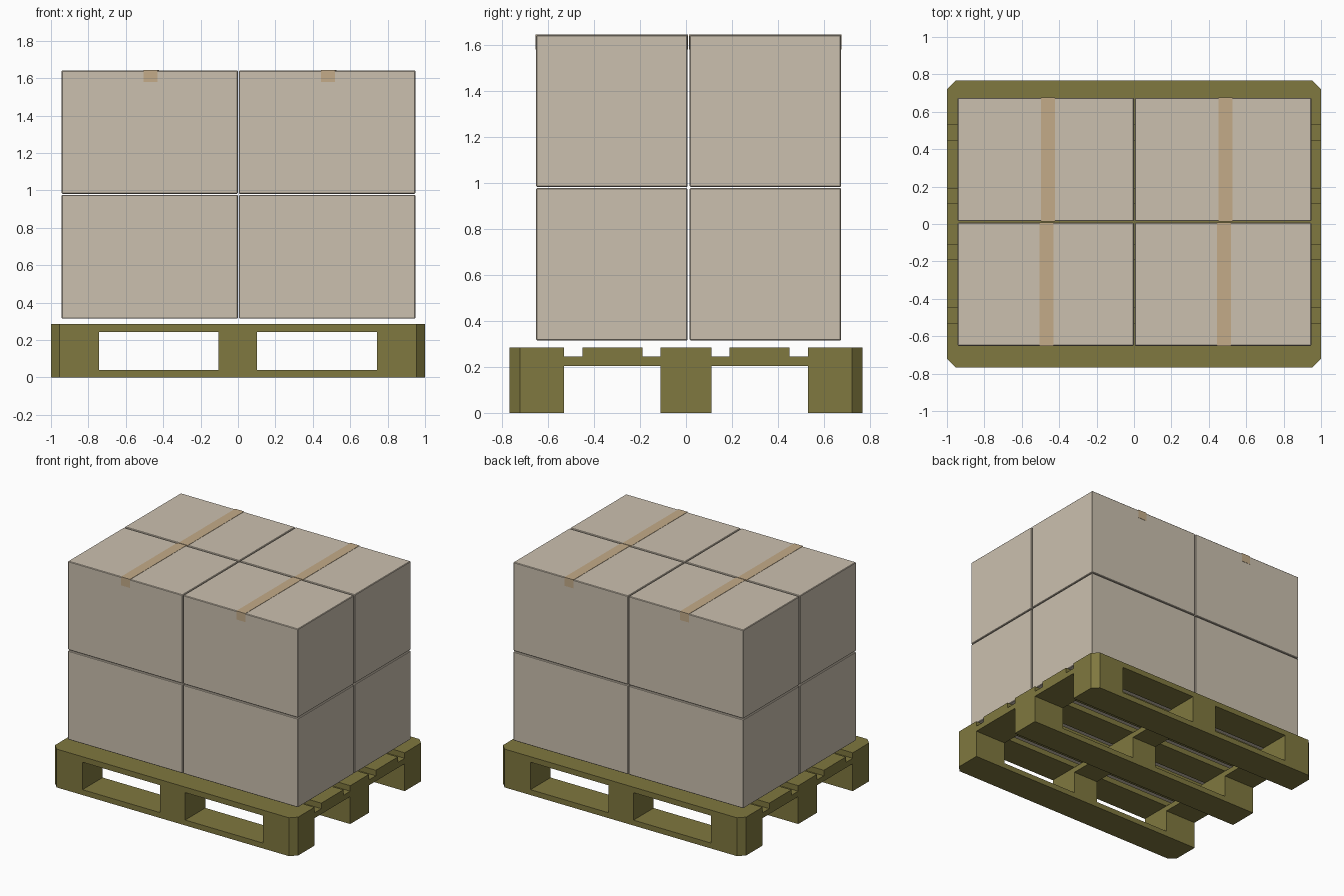
import bpy, bmesh

if "Cube" in bpy.data.objects:
    bpy.data.objects.remove(bpy.data.objects["Cube"])


def material(name, rgb):
    m = bpy.data.materials.new(name)
    m.diffuse_color = (*rgb, 1)
    m.use_nodes = True
    m.node_tree.nodes["Principled BSDF"].inputs["Base Color"].default_value = m.diffuse_color
    return m


WOOD = material("olive wood", (0.215, 0.188, 0.05))
CARD = material("pale cardboard", (0.60, 0.53, 0.43))
TAPE = material("tan tape", (0.55, 0.41, 0.25))


def box(name, x, y, z, mat, bevel=0.0):
    """Box from (min, max) ranges, with an optional small edge bevel."""
    bm = bmesh.new()
    bmesh.ops.create_cube(bm, size=1)
    for v in bm.verts:
        v.co = [r[0] if c < 0 else r[1] for c, r in zip(v.co, (x, y, z))]
    if bevel:
        bmesh.ops.bevel(bm, geom=bm.edges[:], offset=bevel, segments=1, affect='EDGES')
    return finish(name, bm, mat)


def finish(name, bm, mat):
    bmesh.ops.recalc_face_normals(bm, faces=bm.faces[:])
    me = bpy.data.meshes.new(name)
    bm.to_mesh(me)
    bm.free()
    me.materials.append(mat)
    ob = bpy.data.objects.new(name, me)
    bpy.context.collection.objects.link(ob)
    return ob


def plank(name, x, y, z):
    """Wooden piece whose vertical edges are cut off at the pallet corners."""
    ob = box(name, x, y, z, WOOD)
    bm = bmesh.new()
    bm.from_mesh(ob.data)
    corner = [e for e in bm.edges
              if all(abs(v.co.x) > 0.99 and abs(v.co.y) > 0.76 for v in e.verts)
              and abs(e.verts[0].co.z - e.verts[1].co.z) > 0.01]
    if corner:
        bmesh.ops.bevel(bm, geom=corner, offset=0.045, segments=1, affect='EDGES')
    bm.to_mesh(ob.data)
    bm.free()


# Pallet: skids, blocks, cross boards and deck boards
ROWS = [(-0.766, -0.53), (-0.11, 0.11), (0.53, 0.766)]
COLS = [(-1, -0.742), (-0.105, 0.102), (0.742, 1)]
for y in ROWS:
    plank("bottom_skid", (-1, 1), y, (0, 0.04))
    for x in COLS:
        plank("pallet_block", x, y, (0.04, 0.204))
for x in COLS:
    plank("cross_board", x, (-0.766, 0.766), (0.204, 0.244))
for y in ROWS + [(-0.45, -0.19), (0.19, 0.45)]:
    plank("deck_board", (-1, 1), y, (0.244, 0.285))

# Cartons: two by two by two
XS = [(-0.943, -0.001), (0.005, 0.948)]
YS = [(-0.651, 0.007), (0.016, 0.674)]
ZS = [(0.315, 0.976), (0.982, 1.641)]
for x in XS:
    for y in YS:
        for z in ZS:
            box("carton", x, y, z, CARD, 0.004)

# Tape strips over the top cartons, with a short tab folded down outside
T = 0.002
for i, x in enumerate(XS):
    for j, y in enumerate(YS):
        mid = (x[0] + x[1]) / 2 + (0.012 if j else 0.004)
        tx = (mid - 0.037, mid + 0.037)
        top = ZS[1][1]
        box("tape_strip", tx, (y[0] - T, y[1] + T), (top - T, top + T), TAPE)
        for yy in ((y[0] - T, y[0] + T), (y[1] - T, y[1] + T)):
            box("tape_tab", tx, yy, (top - 0.062, top), TAPE)
